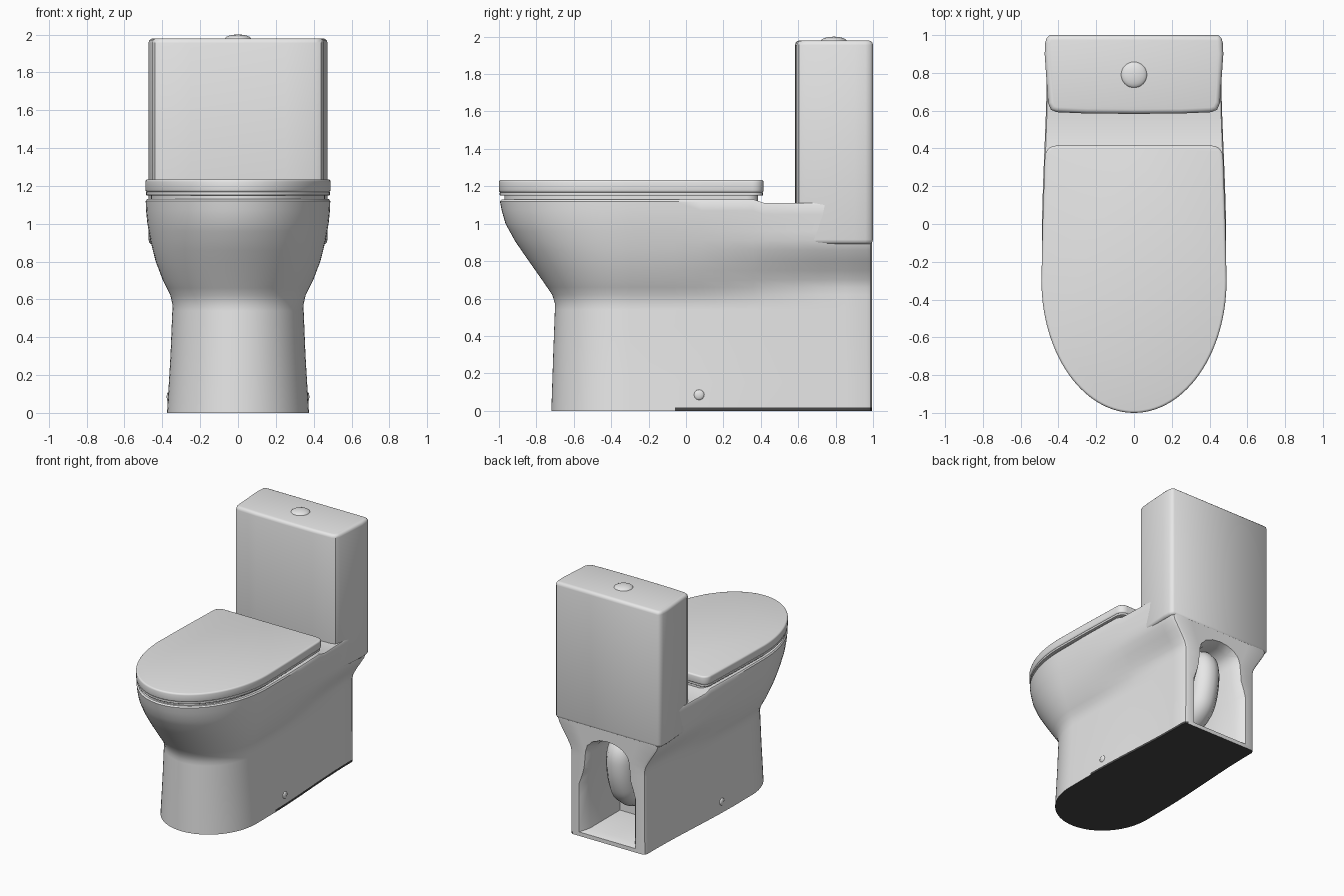
import bpy, bmesh, math

if "Cube" in bpy.data.objects:
    bpy.data.objects.remove(bpy.data.objects["Cube"])


def material(name, v):
    m = bpy.data.materials.new(name)
    m.diffuse_color = (v, v, v, 1)
    m.use_nodes = True
    m.node_tree.nodes["Principled BSDF"].inputs["Base Color"].default_value = m.diffuse_color
    return m


white = material("white_ceramic", 0.8)
black = material("black_underside", 0.06)


def finish(name, bm, bevel=0, segs=3):
    bmesh.ops.recalc_face_normals(bm, faces=bm.faces)
    me = bpy.data.meshes.new(name)
    bm.to_mesh(me)
    bm.free()
    ob = bpy.data.objects.new(name, me)
    bpy.context.collection.objects.link(ob)
    me.materials.append(white)
    if bevel:
        m = ob.modifiers.new("round", 'BEVEL')
        m.width, m.segments = bevel, segs
        m.limit_method, m.angle_limit = 'ANGLE', math.radians(50)
        apply(ob)
    return ob


def apply(ob):
    bpy.ops.object.select_all(action='DESELECT')
    ob.select_set(True)
    bpy.context.view_layer.objects.active = ob
    for m in list(ob.modifiers):
        bpy.ops.object.modifier_apply(modifier=m.name)


def smooth(ob, angle=40):
    apply(ob)
    bpy.ops.object.shade_smooth_by_angle(angle=math.radians(angle))


def mirrored(half):
    """Closed loop from a right-hand half that starts and ends on x = 0."""
    return half + [(-p[0],) + tuple(p[1:]) for p in reversed(half[1:-1])]


def loft(name, rings, bevel=0):
    """Skin mirrored rings; caps are strips running left to right."""
    bm = bmesh.new()
    vs = [[bm.verts.new(p) for p in r] for r in rings]
    n = len(vs[0])
    for a, b in zip(vs, vs[1:]):
        for i in range(n):
            j = (i + 1) % n
            bm.faces.new((a[i], a[j], b[j], b[i]))
    for r in (vs[0], vs[-1]):
        for i in range(n // 2):
            f = [r[i], r[i + 1], r[(n - i - 1) % n], r[(n - i) % n]]
            bm.faces.new(list(dict.fromkeys(f)))
    return finish(name, bm, bevel)


def prism(name, loop, z0, z1, bevel=0):
    bm = bmesh.new()
    f = bm.faces.new([bm.verts.new((x, y, z0)) for x, y in loop])
    g = bmesh.ops.extrude_face_region(bm, geom=[f])
    for v in g['geom']:
        if isinstance(v, bmesh.types.BMVert):
            v.co.z = z1
    return finish(name, bm, bevel)


def table(rows, z):
    for a, b in zip(rows, rows[1:]):
        if z <= b[0]:
            t = (z - a[0]) / (b[0] - a[0])
            return a[1] + (b[1] - a[1]) * t
    return rows[-1][1]


# bowl and pedestal: D-shaped sections, wide bowl in front, later flare at the back
FRONT_Y = [(0, -.72), (.3, -.71), (.57, -.70), (.62, -.715), (.7, -.77), (.8, -.84),
           (.9, -.91), (1, -.965), (1.07, -.985), (1.12, -.995), (1.13, -.985)]
BOWL_W = [(0, .375), (.3, .357), (.57, .346), (.62, .357), (.7, .397), (.8, .435),
          (.9, .461), (1, .479), (1.07, .486), (1.12, .488), (1.13, .48)]
REAR_W = [(0, .335), (.3, .332), (.66, .332), (.71, .345), (.86, .44), (.91, .457), (1.12, .46), (1.13, .455)]
YC, BACK = -.3, .995


def section(z):
    def width(y):
        s = min(max((y + .1) / 1.0, 0), 1)
        s = s * s * (3 - 2 * s)
        return table(BOWL_W, z) * (1 - s) + table(REAR_W, z) * s

    def lift(y):  # deck behind the seat sits a little lower
        return z - .02 * min(max((y - .36) / .06, 0), 1) * (z > 1)
    w = width(BACK)
    half = [(0, BACK), (w * .6, BACK), (w - .03, BACK), (w - .009, BACK - .009), (w, BACK - .03)]
    half += [(width(y), y) for y in (.85, .72, .58, .42, .36, .22, .08, -.06, -.2)]
    front = table(FRONT_Y, z)
    for k in range(21):
        a = math.pi / 2 * k / 20
        half.append((width(YC) * math.cos(a) if k < 20 else 0, YC + (front - YC) * math.sin(a)))
    return mirrored([(x, y, lift(y)) for x, y in half])


levels = [0, .018, .15, .3, .45, .54, .57, .595, .62, .66, .7, .75, .8, .86, .91, .96, 1, 1.07, 1.12, 1.13]
body = loft("bowl_and_pedestal", [section(z) for z in levels])

# dark underside and the thin dark edge along its right rear
body.data.materials.append(black)
for p in body.data.polygons:
    c = p.center
    if c.z < .001 or (c.z < .018 and c.x > .3 and c.y > .0):
        p.material_index = 1

# arched service recess cut in the back, with a flared mouth
arch = [(0, .05), (.2, .05), (.2, .42), (.165, .55), (.155, .68)]
arch += [(.155 * math.cos(a), .68 + .12 * math.sin(a)) for a in (.4, .8, 1.2)] + [(0, .80)]


def arch_ring(y, s):
    return mirrored([(x * s, y, .42 + (z - .42) * (1 + (s - 1) * .2)) for x, z in arch])


cutter = loft("recess_cutter", [arch_ring(.55, 1), arch_ring(.93, 1), arch_ring(1.06, 1.5)])
cutter.hide_render = True
cut = body.modifiers.new("recess", 'BOOLEAN')
cut.operation, cut.object, cut.solver = 'DIFFERENCE', cutter, 'EXACT'
apply(body)
bpy.data.objects.remove(cutter)
smooth(body)


# trapway pipe inside the recess
def tube(name, pts, r):
    cu = bpy.data.curves.new(name, 'CURVE')
    cu.dimensions, cu.bevel_depth, cu.bevel_resolution, cu.use_fill_caps = '3D', r, 4, True
    sp = cu.splines.new('NURBS')
    sp.points.add(len(pts) - 1)
    for p, c in zip(sp.points, pts):
        p.co = (*c, 1)
    sp.use_endpoint_u, sp.order_u = True, 3
    cu.materials.append(white)
    ob = bpy.data.objects.new(name, cu)
    bpy.context.collection.objects.link(ob)
    bpy.ops.object.select_all(action='DESELECT')
    ob.select_set(True)
    bpy.context.view_layer.objects.active = ob
    bpy.ops.object.convert(target='MESH')
    smooth(bpy.context.view_layer.objects.active)


tube("trapway_pipe", [(0, .5, .5), (0, .62, .72), (0, .82, .72), (0, .82, .5), (0, .74, .3), (0, .52, .25)], .11)

# tank with rounded edges
tank_half = [(0, .583), (.25, .585), (.41, .592), (.44, .605), (.455, .64), (.473, .9),
             (.47, .96), (.463, .985), (.445, 1), (0, 1)]
smooth(prism("tank", mirrored(tank_half), .89, 1.98, .025))

# flush button: shallow dome
bm = bmesh.new()
bmesh.ops.create_uvsphere(bm, u_segments=32, v_segments=12, radius=1)
for v in bm.verts:
    v.co = (v.co.x * .07, .79 + v.co.y * .07, 1.976 + v.co.z * .024)
smooth(finish("flush_button", bm))


# seat and lid: D outline with rounded back corners
def lid_loop(inset=0, r=.06):
    w, wb, back, front = .49 - inset, .472 - inset, .415 - inset, -1 + inset
    half = [(0, back)]
    for k in range(6):
        a = math.pi / 2 * (1 - k / 5)
        half.append((wb - r + r * math.cos(a), back - r + r * math.sin(a)))
    half.append((w - .006, .0))
    for k in range(29):
        a = math.pi / 2 * k / 28
        half.append((w * math.cos(a) if k < 28 else 0, YC + (front - YC) * math.sin(a)))
    return mirrored(half)


for name, inset, z0, z1, bev in (("seat_spacer", .03, 1.10, 1.17, 0),
                                 ("seat_ring", .004, 1.15, 1.168, .004),
                                 ("lid", 0, 1.166, 1.235, .013)):
    smooth(prism(name, lid_loop(inset), z0, z1, bev))

# floor bolt caps on both sides
for side, sx in (("right", 1), ("left", -1)):
    bm = bmesh.new()
    bmesh.ops.create_uvsphere(bm, u_segments=16, v_segments=8, radius=.028)
    for v in bm.verts:
        v.co = (sx * .366 + v.co.x * .4, .07 + v.co.y, .085 + v.co.z)
    smooth(finish(side + "_bolt_cap", bm))
